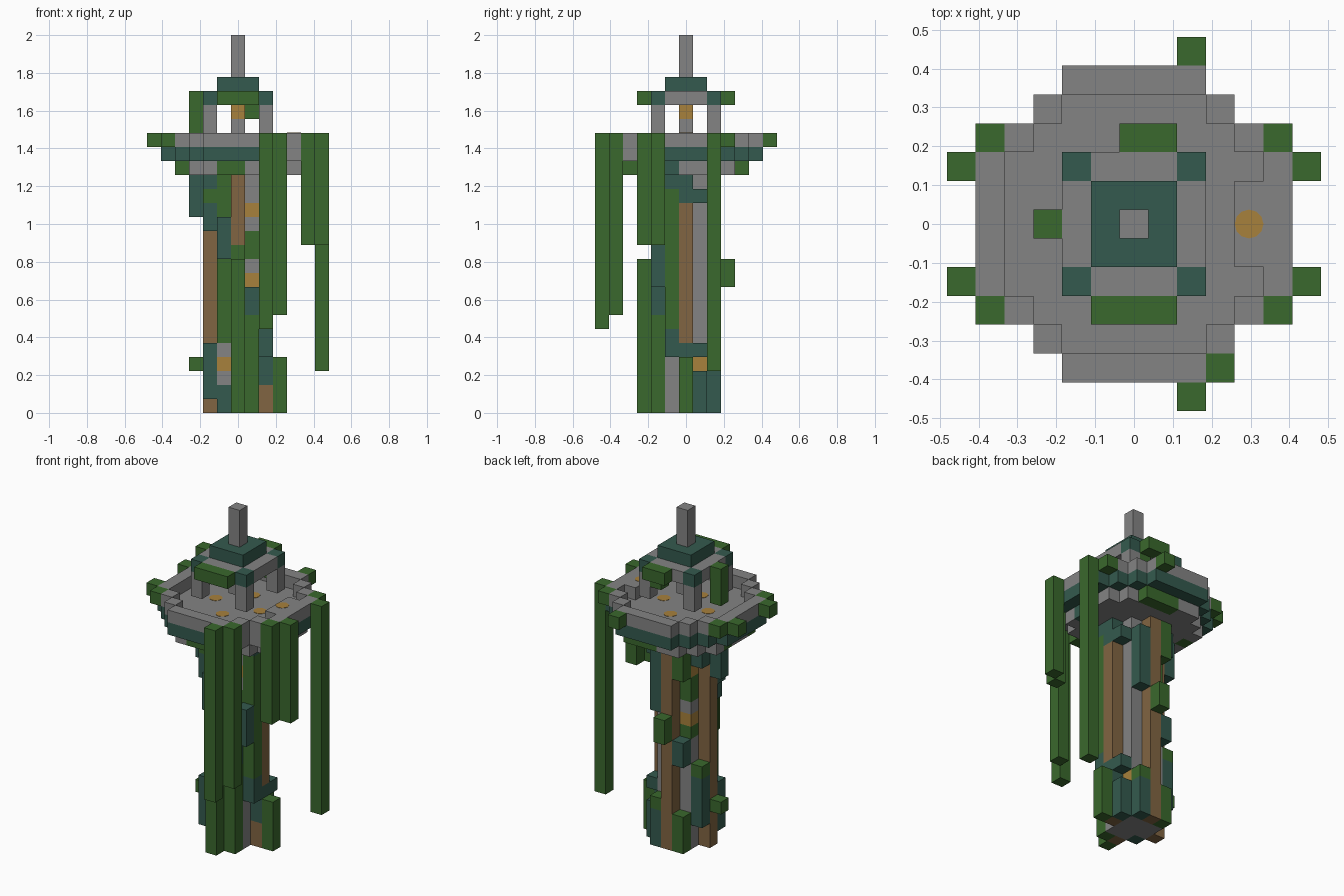
import bpy
import bmesh
from mathutils import Vector

cube = bpy.data.objects.get("Cube")
if cube:
    bpy.data.objects.remove(cube, do_unlink=True)

S = 2 / 27  # block size: the tower is 27 blocks tall


def material(name, rgb):
    m = bpy.data.materials.new(name)
    m.use_nodes = True
    m.diffuse_color = (*rgb, 1)
    bsdf = m.node_tree.nodes["Principled BSDF"]
    bsdf.inputs["Base Color"].default_value = (*rgb, 1)
    bsdf.inputs["Roughness"].default_value = 0.9
    return m


# one letter per colour: g leaf, s stone, t mossy teal, b bark, o amber
CODES = "gstbo"
MATS = [
    material("leaf_green", (0.042, 0.14, 0.026)),
    material("stone_grey", (0.23, 0.23, 0.23)),
    material("mossy_teal", (0.034, 0.102, 0.077)),
    material("bark_brown", (0.22, 0.13, 0.054)),
    material("amber", (0.39, 0.22, 0.045)),
]
AXES = [Vector((1, 0, 0)), Vector((0, 1, 0)), Vector((0, 0, 1))]


def finish(name, bm):
    mesh = bpy.data.meshes.new(name)
    for m in MATS:
        mesh.materials.append(m)
    bm.to_mesh(mesh)
    bm.free()
    ob = bpy.data.objects.new(name, mesh)
    bpy.context.scene.collection.objects.link(ob)
    return ob


def blocks(name, cells):
    """Skin a {(x, y, level): colour letter} set of blocks, outer faces only."""
    bm = bmesh.new()
    for cell, code in cells.items():
        c = Vector(cell) + Vector((0, 0, 0.5))
        for i in range(3):
            for sign in (-1, 1):
                n = AXES[i] * sign
                if tuple(int(v) for v in Vector(cell) + n) in cells:
                    continue
                u, v = AXES[(i + 1) % 3] / 2, AXES[(i + 2) % 3] / 2 * sign
                mid = c + n / 2
                loop = (mid - u - v, mid + u - v, mid + u + v, mid - u + v)
                f = bm.faces.new([bm.verts.new(p * S) for p in loop])
                f.material_index = CODES.index(code)
    bmesh.ops.remove_doubles(bm, verts=bm.verts, dist=S / 100)
    bmesh.ops.dissolve_limit(bm, angle_limit=0.01, verts=bm.verts,
                             edges=bm.edges, delimit={'MATERIAL'})
    return finish(name, bm)


def column(x, y, start, pattern):
    """Stack of blocks, bottom to top; a space leaves a gap."""
    return {(x, y, start + i): c for i, c in enumerate(pattern) if c != " "}


def join(*parts):
    out = {}
    for p in parts:
        out.update(p)
    return out


def disc(r2, level, code):
    R = range(-6, 7)
    return {(x, y, level): code for x in R for y in R if x * x + y * y <= r2}


def slab(half, level, code):
    R = range(-half, half + 1)
    return {(x, y, level): code for x in R for y in R}


# trunk: stone core with lit corners
blocks("trunk_core", join(
    *[column(x, y, 0, "s" * 17) for x, y in ((0, 0), (1, 0), (-1, 0), (0, 1), (0, -1))],
    column(-1, -1, 0, "ttsos" + "g" * 12),
    column(1, -1, 0, "s" * 9 + "osggsoss"),
    column(1, 1, 0, "ssso" + "s" * 13),
    column(-1, 1, 0, "s" * 9 + "gosggoss"),
))

# four bark logs around the core
blocks("logs", join(
    column(0, -2, 0, "b" * 11 + "g" + "b" * 5),
    column(0, 2, 0, "b" * 17),
    column(-2, 0, 0, "b" * 17),
    column(2, 0, 0, "bbttt" + "b" * 10 + "tt"),
))

# moss and leaves clinging to the trunk
blocks("trunk_growth", join(
    column(0, -3, 0, "g" * 11),
    column(1, -2, 0, "g" * 7 + "tt"),
    column(2, -2, 9, "ttt"),
    column(-1, -2, 11, "ttt"),
    column(2, -1, 4, "tt" + "g" * 10 + "t"),
    column(2, 1, 0, "ttt t" + " " * 10 + "t"),
    column(-2, -1, 1, "tttt" + " " * 8 + "ttgt"),
    column(-2, 1, 2, "ttttg" + " " * 8 + "tt"),
    column(-1, 2, 0, "ggg    tt     ggg"),
    column(1, 2, 0, "tttg       ttttt"),
    column(0, 3, 9, "gg"),
    column(-3, 0, 3, "g" + " " * 10 + "ttt"),
    column(3, 0, 0, "gggg"),
))

# platform: stone underside, teal rim, stone floor
under = disc(20, 17, "s")
for x, y in ((-4, -2), (-1, -4), (0, -4), (2, -4), (2, 4), (0, 4), (1, 4), (-4, 1)):
    under[x, y, 17] = "g"
under[4, -1, 17] = "t"
blocks("platform_underside", under)
deck = join(disc(29, 18, "t"), disc(20, 18, "s"))
deck[4, -3, 18] = deck[3, -4, 18] = "s"
blocks("platform_deck", deck)

# parapet ring with a bench on the left
inner = disc(20, 19, "s")
parapet = {c: k for c, k in disc(29, 19, "s").items() if c not in inner}
for y in (-1, 0, 1):
    parapet[4, y, 19] = "s"
blocks("parapet", parapet)

# leaf tufts on the rim and hanging vines
blocks("rim_leaves", {(x, y, 19): "g" for x, y in
                      ((-5, -3), (-5, 3), (5, 3), (-6, -2), (-6, 2), (2, 6))})
for x, y, low in ((2, -6, 6), (3, -5, 7), (6, 2, 3), (6, -2, 12), (5, -3, 12)):
    blocks("hanging_vine", column(x, y, low, "g" * (20 - low)))

# round log ends set in the floor and bench
for x, y, level in ((2, 0, 19), (-2, 0, 19), (0, 2, 19), (0, -2, 19), (4, 0, 20)):
    bm = bmesh.new()
    bmesh.ops.create_cone(bm, cap_ends=True, segments=12, radius1=S * 0.5,
                          radius2=S * 0.5, depth=0.004)
    bmesh.ops.translate(bm, verts=bm.verts, vec=Vector((x, y, level)) * S)
    for f in bm.faces:
        f.material_index = CODES.index("o")
    finish("log_end", bm)

# lantern on its post, and four roof posts
blocks("lantern", column(0, 0, 20, "so"))
for x in (-2, 2):
    for y in (-2, 2):
        blocks("roof_post", column(x, y, 20, "ss"))

# stepped roof with teal corners, cap and spire
roof = slab(2, 22, "s")
for x in (-2, 2):
    for y in (-2, 2):
        roof[x, y, 22] = "t"
blocks("roof", roof)
blocks("roof_cap", slab(1, 23, "t"))
blocks("spire", column(0, 0, 24, "sss"))

# leaves on the roof edge
blocks("roof_leaves", join(
    {(x, -3, 22): "g" for x in (-1, 0, 1)},
    {(x, 3, 22): "g" for x in (0, 1)},
    column(-3, 0, 20, "ggg"),
    column(1, 2, 21, "g"),
))
